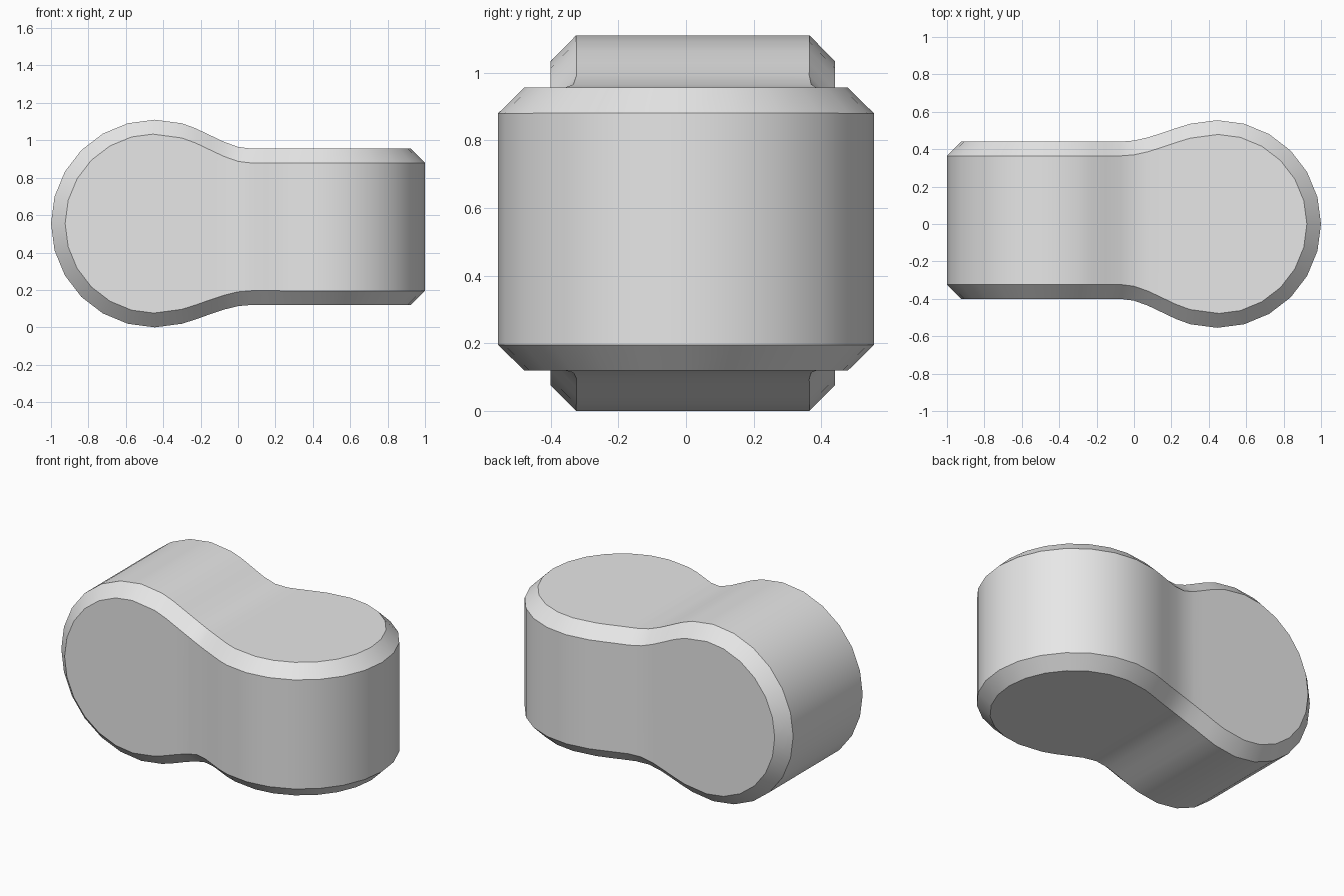
import bpy, bmesh
from math import sqrt, cos, radians

R = 0.555            # radius of both rounded ends
CX = 1 - R           # distance of each round centre from the middle
NECK0, NECK1 = -0.30, 0.07
CHAMFER = 0.075


def profile(x, band):
    """Half height: round end, eased neck, then a straight band."""
    if x <= NECK0:
        return sqrt(max(0.0, R * R - (x + CX) ** 2))
    if x >= NECK1:
        return band
    start = profile(NECK0, band)
    slope = -(NECK0 + CX) / start
    length = NECK1 - NECK0
    t = (x - NECK0) / length
    ease = t * t * (3 - 2 * t)
    return start * (1 - ease) + band * ease + slope * length * t * (1 - t) ** 2


def section(x):
    """Corners of the slice at x: front low, back low, back high, front high."""
    front, back = -profile(-x, 0.40), profile(-x, 0.44)
    low, high = R - profile(x, 0.435), R + profile(x, 0.40)
    return [(x, front, low), (x, back, low), (x, back, high), (x, front, high)]


# stations: round end, neck, mirrored round end
steps = 7
sweep = 180 - 75
round_x = [-CX - R * cos(radians(sweep * i / steps)) for i in range(steps)]
neck_x = [NECK0 + i * -NECK0 / 4 for i in range(9)]
stations = round_x + neck_x + [-x for x in reversed(round_x)]
last = len(stations) - 1

bm = bmesh.new()
rings = []
for i, x in enumerate(stations):
    pts = section(x)
    if i == 0:               # left end closes to a line along y
        a, b = (bm.verts.new((x, pts[k][1], R)) for k in (0, 1))
        rings.append([a, b, b, a])
    elif i == last:          # right end closes to a line along z
        a, b = (bm.verts.new((x, 0, pts[k][2])) for k in (0, 2))
        rings.append([a, a, b, b])
    else:
        rings.append([bm.verts.new(p) for p in pts])


def add_face(verts):
    verts = list(dict.fromkeys(verts))
    if len(verts) > 2:
        bm.faces.new(verts)


def side(k, first, end, whole):
    """Skin one of the four sides, as one flat face or as strips."""
    j = (k + 1) % 4
    if whole:
        span = rings[first:end + 1]
        add_face([r[k] for r in span] + [r[j] for r in reversed(span)])
    else:
        for p, q in zip(rings[first:end], rings[first + 1:end + 1]):
            add_face([p[k], q[k], q[j], p[j]])


for k in range(4):
    upright = k in (1, 3)    # back and front sides
    side(k, 0, steps, upright)
    side(k, steps, last - steps, False)
    side(k, last - steps, last, not upright)
bmesh.ops.recalc_face_normals(bm, faces=bm.faces)

# chamfer along the corner chains
chains = set()
for p, q in zip(rings, rings[1:]):
    for k in range(4):
        chains.add(bm.edges.get((p[k], q[k])))
bmesh.ops.bevel(bm, geom=list(chains), offset=CHAMFER, offset_type='OFFSET',
                segments=1, profile=0.5, affect='EDGES',
                clamp_overlap=False, loop_slide=True)
bmesh.ops.recalc_face_normals(bm, faces=bm.faces)

cube = bpy.data.objects.get("Cube")
if cube:
    bpy.data.objects.remove(cube, do_unlink=True)

grey = bpy.data.materials.new("light_grey")
grey.use_nodes = True
grey.diffuse_color = (0.8, 0.8, 0.8, 1)
grey.node_tree.nodes["Principled BSDF"].inputs["Base Color"].default_value = (0.8, 0.8, 0.8, 1)

mesh = bpy.data.meshes.new("twisted_link_body")
bm.to_mesh(mesh)
bm.free()
mesh.materials.append(grey)
body = bpy.data.objects.new("twisted_link_body", mesh)
bpy.context.collection.objects.link(body)

bpy.ops.object.select_all(action='DESELECT')
body.select_set(True)
bpy.context.view_layer.objects.active = body
bpy.ops.object.shade_smooth_by_angle(angle=radians(28))
